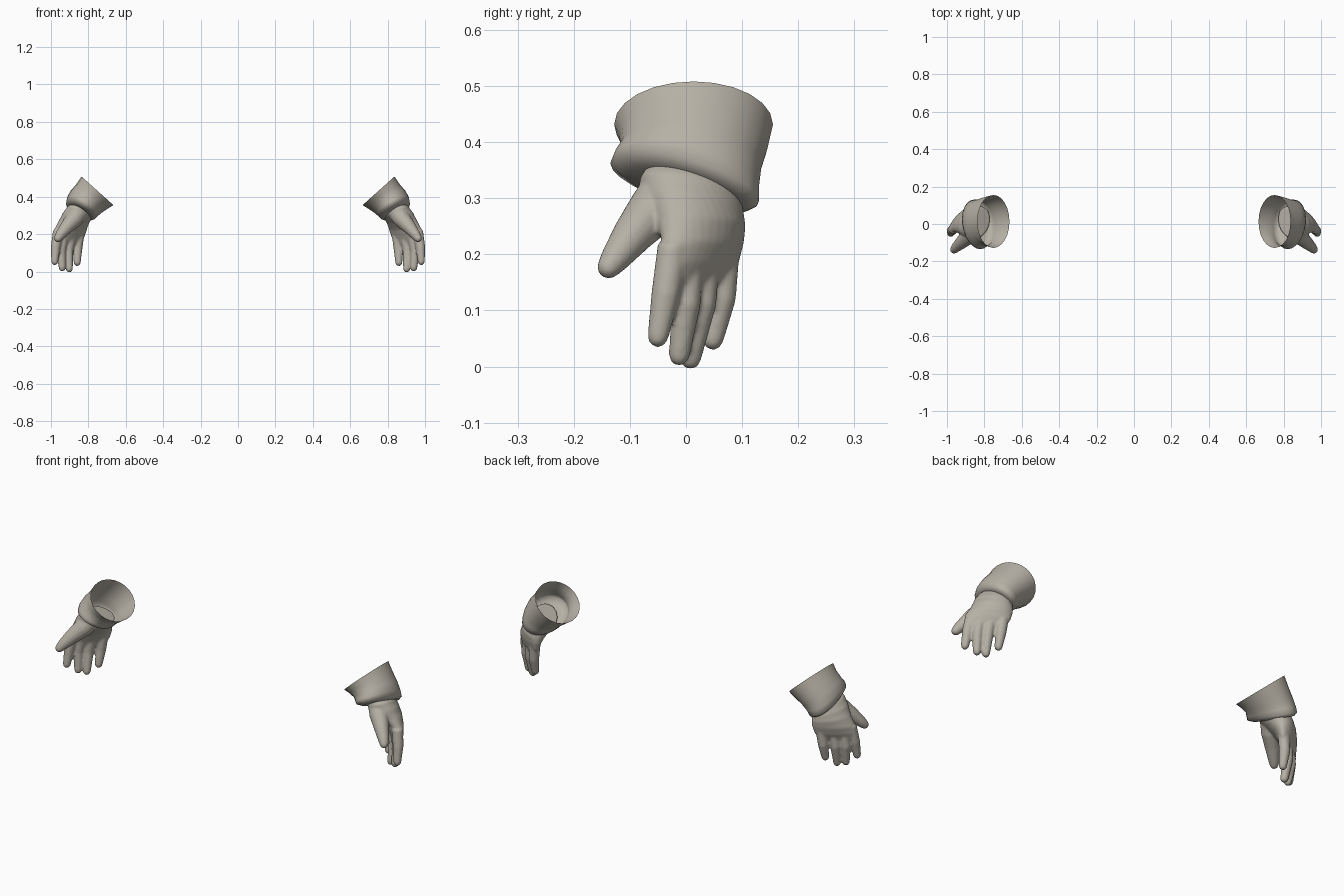
import bpy, bmesh, math
from mathutils import Vector

if "Cube" in bpy.data.objects:
    bpy.data.objects.remove(bpy.data.objects["Cube"], do_unlink=True)

COLOUR = (0.47, 0.44, 0.38, 1)
leather = bpy.data.materials.new("warm grey leather")
leather.use_nodes = True
leather.diffuse_color = COLOUR
leather.node_tree.nodes["Principled BSDF"].inputs["Base Color"].default_value = COLOUR


def loft(bm, rings, side, count=20, caps=True):
    """Skin elliptical rings, each given as (centre, half axis, half axis)."""
    loops = []
    for c, a, b in rings:
        loop = []
        for i in range(count):
            t = math.tau * i / count
            p = Vector(c) + Vector(a) * math.cos(t) + Vector(b) * math.sin(t)
            loop.append(bm.verts.new((p.x * side, p.y, p.z)))
        loops.append(loop)
    for lo, hi in zip(loops, loops[1:]):
        for i in range(count):
            j = (i + 1) % count
            bm.faces.new((lo[i], lo[j], hi[j], hi[i]))
    if caps:
        bm.faces.new(loops[0])
        bm.faces.new(loops[-1])


def tube(bm, path, radii, side):
    """Tapered finger along a path with a rounded tip."""
    pts = [Vector(p) for p in path]
    radii = list(radii)
    end = (pts[-1] - pts[-2]).normalized()
    r = radii[-1]
    tip = pts[-1]
    pts += [tip + end * r * 0.6, tip + end * r * 0.95]
    radii += [r * 0.8, r * 0.35]
    rings = []
    for k, p in enumerate(pts):
        d = (pts[min(k + 1, len(pts) - 1)] - pts[max(k - 1, 0)]).normalized()
        a = d.cross(Vector((0.62, 0.78, 0))).normalized()
        rings.append((p, a * radii[k], d.cross(a) * radii[k]))
    loft(bm, rings, side, 14)


def finish(bm, name):
    bmesh.ops.recalc_face_normals(bm, faces=bm.faces)
    mesh = bpy.data.meshes.new(name)
    bm.to_mesh(mesh)
    bm.free()
    mesh.materials.append(leather)
    mesh.shade_smooth()
    ob = bpy.data.objects.new(name, mesh)
    bpy.context.collection.objects.link(ob)
    return ob


# Palm rings from wrist to finger roots
PALM = [
    ((0.822, 0.01, 0.338), (0.02, -0.08, 0.02), (0.05, 0.012, 0.03)),
    ((0.848, 0.008, 0.314), (0.028, -0.088, 0.025), (0.06, 0.026, 0.022)),
    ((0.864, 0.016, 0.29), (0.05, -0.078, 0.02), (0.054, 0.038, 0.012)),
    ((0.88, 0.027, 0.258), (0.07, -0.066, 0.01), (0.039, 0.044, 0.005)),
    ((0.896, 0.03, 0.222), (0.083, -0.064, 0.0), (0.029, 0.036, 0.0)),
    ((0.907, 0.026, 0.185), (0.084, -0.063, 0.0), (0.021, 0.026, 0.0)),
    ((0.915, 0.02, 0.15), (0.076, -0.052, 0.0), (0.012, 0.015, 0.0)),
    ((0.917, 0.017, 0.135), (0.064, -0.044, 0.0), (0.005, 0.006, 0.0)),
]

# Finger root, middle joint, last joint
FINGERS = [
    [(0.962, -0.023, 0.215), (0.975, -0.036, 0.13), (0.98, -0.05, 0.053)],
    [(0.928, 0.006, 0.215), (0.946, 0.0, 0.11), (0.94, -0.012, 0.02)],
    [(0.89, 0.035, 0.215), (0.906, 0.028, 0.11), (0.902, 0.008, 0.014)],
    [(0.847, 0.069, 0.215), (0.858, 0.063, 0.12), (0.86, 0.048, 0.048)],
]
THUMB = [(0.855, -0.032, 0.312), (0.878, -0.058, 0.278), (0.917, -0.094, 0.236),
         (0.952, -0.126, 0.193), (0.962, -0.137, 0.178)]

# Cuff rows: outer x and z, inner x and z, front y, back y, forward tilt
CUFF = [
    (0.837, 0.508, 0.666, 0.355, -0.128, 0.155, 0.0),
    (0.863, 0.468, 0.695, 0.337, -0.119, 0.146, 0.01),
    (0.896, 0.43, 0.725, 0.317, -0.116, 0.134, 0.02),
    (0.914, 0.396, 0.745, 0.301, -0.129, 0.13, 0.028),
    (0.918, 0.37, 0.759, 0.287, -0.135, 0.13, 0.034),
    (0.908, 0.348, 0.78, 0.28, -0.1, 0.11, 0.028),
    (0.885, 0.337, 0.8, 0.288, -0.07, 0.085, 0.02),
]

for label, side in (("left", 1), ("right", -1)):
    # Hand: palm, fingers and thumb fused into one skin
    bm = bmesh.new()
    loft(bm, PALM, side, 32)
    for path in FINGERS:
        tube(bm, path, (0.028, 0.026, 0.019), side)
    tube(bm, THUMB, (0.05, 0.047, 0.037, 0.027, 0.022), side)
    hand = finish(bm, label + "_glove_hand")
    fuse = hand.modifiers.new("fuse", "REMESH")
    fuse.mode = "VOXEL"
    fuse.voxel_size = 0.005
    fuse.use_smooth_shade = True
    soften = hand.modifiers.new("soften", "SMOOTH")
    soften.factor = 0.5
    soften.iterations = 6

    # Flared open cuff
    bm = bmesh.new()
    rings = []
    for ox, oz, ix, iz, front, back, tilt in CUFF:
        centre = ((ox + ix) / 2, (front + back) / 2, (oz + iz) / 2)
        rings.append((centre, ((ox - ix) / 2, 0, (oz - iz) / 2),
                      (-tilt / 2, (front - back) / 2, tilt)))
    loft(bm, rings, side, 24, caps=False)
    finish(bm, label + "_glove_cuff")
